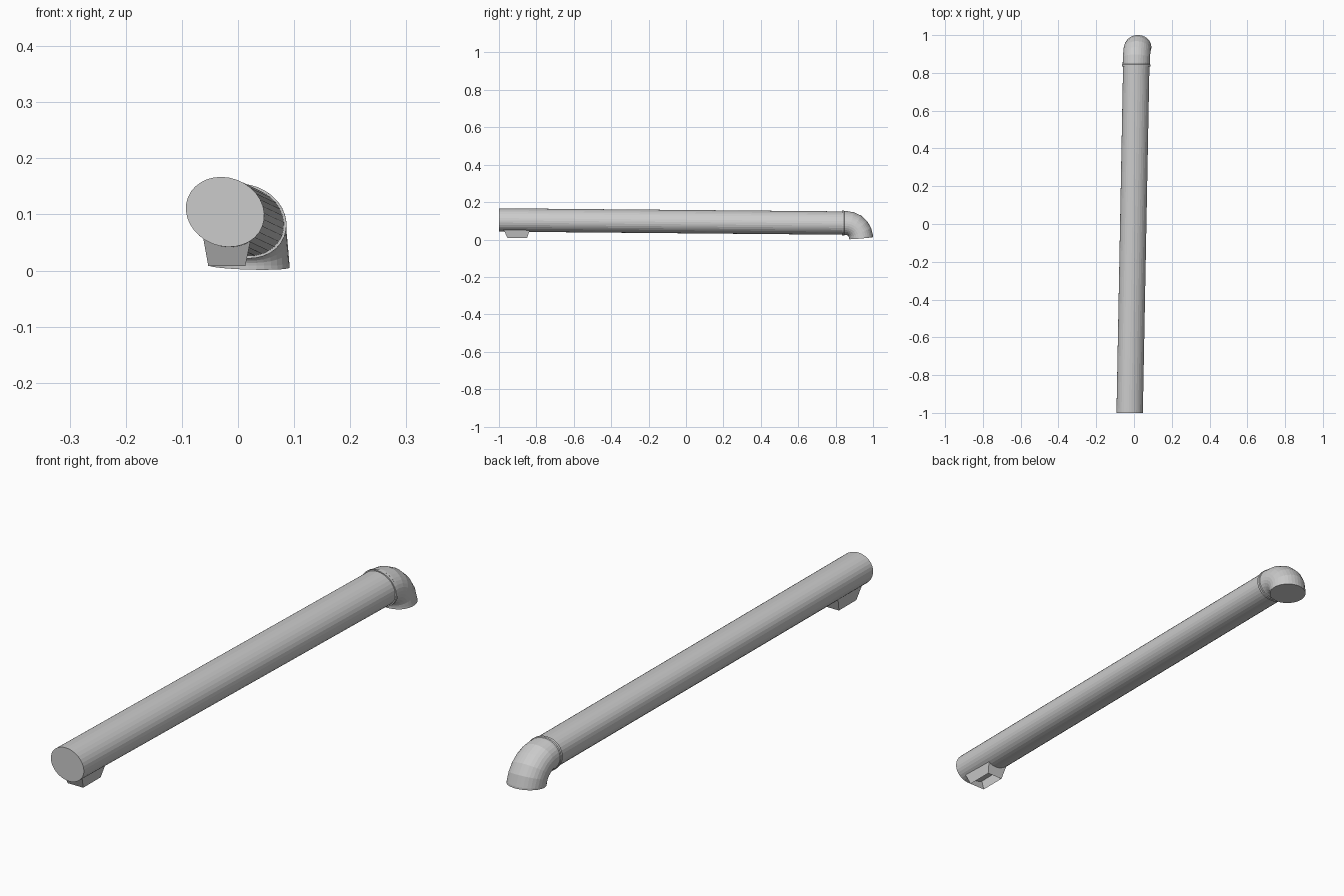
import bpy, bmesh
from math import sin, cos, pi, radians
from mathutils import Vector

if "Cube" in bpy.data.objects:
    bpy.data.objects.remove(bpy.data.objects["Cube"])

SIDES = 32
# half-axes of the slightly skewed pipe section
SIDE = Vector((0.0698, 0, -0.002))
UP = Vector((-0.005, 0, 0.0624))
ALONG = Vector((0.0012, 0.0625, 0.0))


def make_object(name, bm):
    bmesh.ops.recalc_face_normals(bm, faces=bm.faces)
    mesh = bpy.data.meshes.new(name)
    bm.to_mesh(mesh)
    bm.free()
    obj = bpy.data.objects.new(name, mesh)
    bpy.context.collection.objects.link(obj)
    return obj


def tube(name, stations, sides=SIDES):
    """Capped tube through (centre, scale, bend angle) stations."""
    bm = bmesh.new()
    rings = []
    for centre, scale, bend in stations:
        up = UP * cos(bend) + ALONG * sin(bend)
        rings.append([bm.verts.new(Vector(centre) + scale * (
            SIDE * cos(2 * pi * i / sides) + up * sin(2 * pi * i / sides)))
            for i in range(sides)])
    for a, b in zip(rings, rings[1:]):
        for i in range(sides):
            j = (i + 1) % sides
            bm.faces.new((a[i], a[j], b[j], b[i]))
    bm.faces.new(rings[0])
    bm.faces.new(rings[-1])
    return make_object(name, bm)


def axis_point(y):
    """Centre of the gently sloping pipe at depth y."""
    t = (y + 1) / 1.84
    return Vector((-0.023 + 0.035 * t, y, 0.1045 - 0.0165 * t))


# long straight pipe
tube("pipe", [(axis_point(-1), 1, 0), (axis_point(0.845), 1, 0)])

# elbow with a thin rim where it meets the pipe
stations = [(axis_point(0.835), 1.065, 0), (axis_point(0.845), 1.065, 0),
            (axis_point(0.848), 1.03, 0)]
R, BEND, STEPS = 0.08, radians(85), 5
start = axis_point(0.856)
for k in range(STEPS + 1):
    a = BEND * k / STEPS
    drop = R * (1 - cos(a))
    run = R * sin(a)
    stations.append((start + Vector((0.019 * run + 0.08 * drop, run, -drop)),
                     1.03, a))
end = stations[-1][0] + Vector((0.0005, 0.0005, -0.0075))
stations.append((end, 1.03, BEND))
tube("elbow", stations)

# tapered support foot, open underneath
bm = bmesh.new()
levels = []
for z, x0, x1, y0, y1 in ((0.008, -0.053, 0.013, -0.955, -0.85),
                          (0.058, -0.062, 0.023, -0.977, -0.832)):
    levels.append([bm.verts.new(p) for p in
                   ((x0, y0, z), (x1, y0, z), (x1, y1, z), (x0, y1, z))])
low, high = levels
for i in range(4):
    j = (i + 1) % 4
    bm.faces.new((low[i], low[j], high[j], high[i]))
bm.faces.new(high)
make_object("support_foot", bm)
